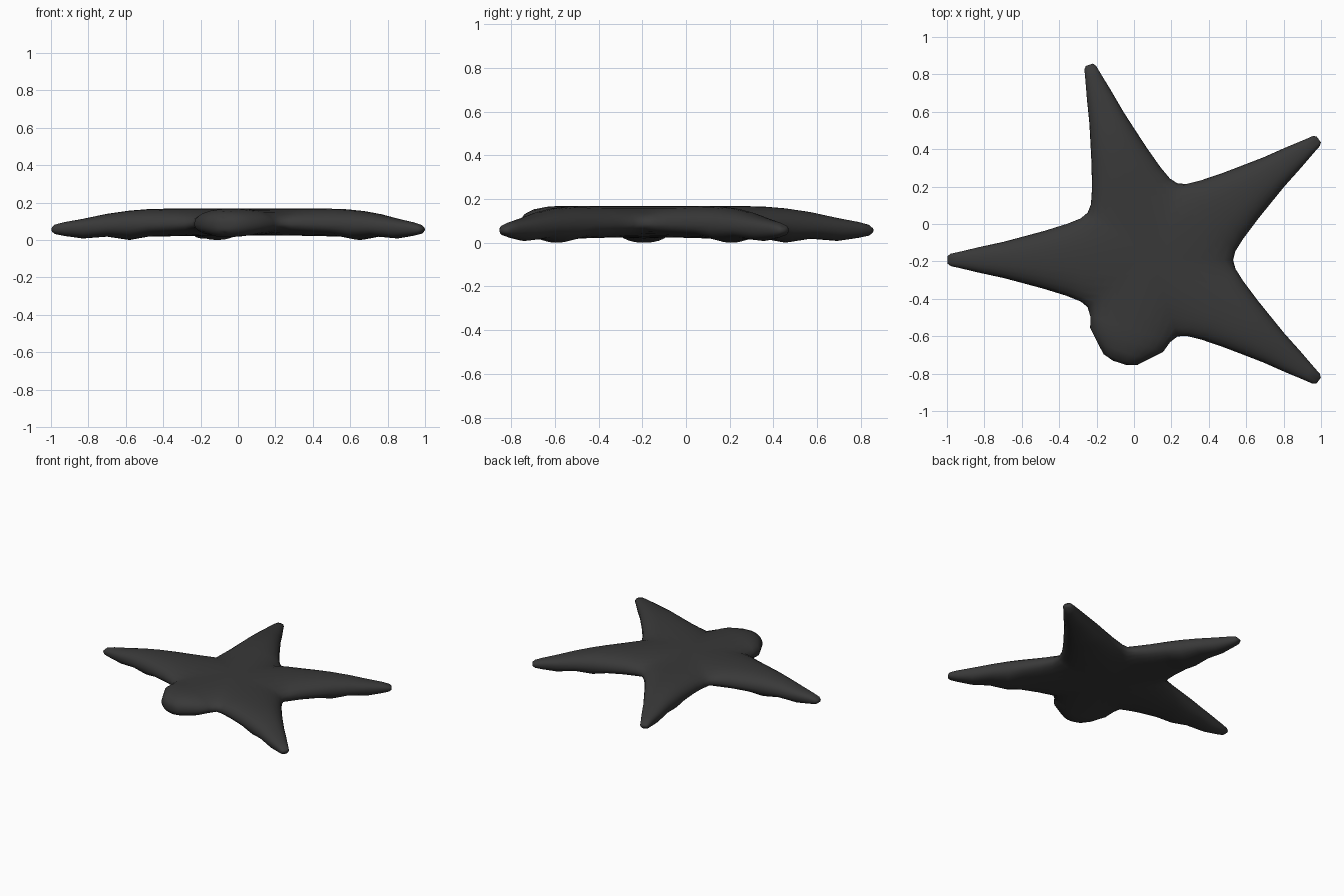
import bpy, bmesh, math
from mathutils import Vector

if "Cube" in bpy.data.objects:
    bpy.data.objects.remove(bpy.data.objects["Cube"])

CENTRE = Vector((0.1, -0.192))
# Arm stations: distance along spine, half width, top z, edge z, underside z
LONG_ARM = [(0.385, 0.222, .168, .085, .022), (0.46, 0.192, .168, .085, .02),
            (0.58, 0.155, .165, .082, .018), (0.68, 0.128, .157, .08, .0),
            (0.80, 0.096, .14, .075, .018), (0.93, 0.068, .113, .068, .008),
            (1.03, 0.044, .095, .062, .022), (1.08, 0.033, .082, .058, .032),
            (1.097, 0.02, .072, .057, .04)]
STUB_ARM = [(0.39, 0.224, .168, .085, .022), (0.45, 0.205, .166, .085, .018),
            (0.515, 0.14, .155, .082, .015), (0.56, 0.095, .135, .08, .03),
            (0.578, 0.035, .115, .08, .045)]
STEPS = 6


def polar(angle, r):
    return CENTRE + Vector((math.cos(angle), math.sin(angle))) * r


# Ordered outline; every edge point is paired with a point on its arm's spine
outline = []
for k in range(5):
    a = math.radians(36 + 72 * k)
    side = Vector((-math.sin(a), math.cos(a)))
    arm = STUB_ARM if k == 3 else LONG_ARM
    outline.append((polar(a - math.radians(36), 0.43), CENTRE, .168, .085, .025))
    for sign, rows in ((-1, arm), (1, arm[::-1])):
        for s, w, top, edge, low in rows:
            spine = polar(a, s - (0.012 if s == arm[-1][0] else 0))
            outline.append((polar(a, s) + side * w * sign, spine, top, edge, low))

# Rounded cross-section swept round the outline, underside spine to top spine
bm = bmesh.new()
columns = []
for p, spine, top, edge, low in outline:
    col = []
    for i in range(-STEPS, STEPS + 1):
        t = math.pi / 2 * i / STEPS
        xy = spine + (p - spine) * max(math.cos(t), 0) ** 0.85
        rise = abs(math.sin(t)) ** 0.9
        z = edge + ((top if i > 0 else low) - edge) * rise
        if abs(i) == STEPS:
            xy = spine
        col.append(bm.verts.new((xy.x, xy.y, z)))
    columns.append(col)
for c, d in zip(columns, columns[1:] + columns[:1]):
    for i in range(2 * STEPS):
        bm.faces.new((c[i], d[i], d[i + 1], c[i + 1]))
bmesh.ops.remove_doubles(bm, verts=bm.verts, dist=0.0005)
bmesh.ops.recalc_face_normals(bm, faces=bm.faces)

mesh = bpy.data.meshes.new("starfish_body")
bm.to_mesh(mesh)
bm.free()
body = bpy.data.objects.new("starfish_body", mesh)
bpy.context.collection.objects.link(body)
for f in mesh.polygons:
    f.use_smooth = True

# Dark skin
skin = bpy.data.materials.new("dark_skin")
skin.diffuse_color = (0.04, 0.04, 0.04, 1)
skin.use_nodes = True
skin.node_tree.nodes["Principled BSDF"].inputs["Base Color"].default_value = skin.diffuse_color
mesh.materials.append(skin)
